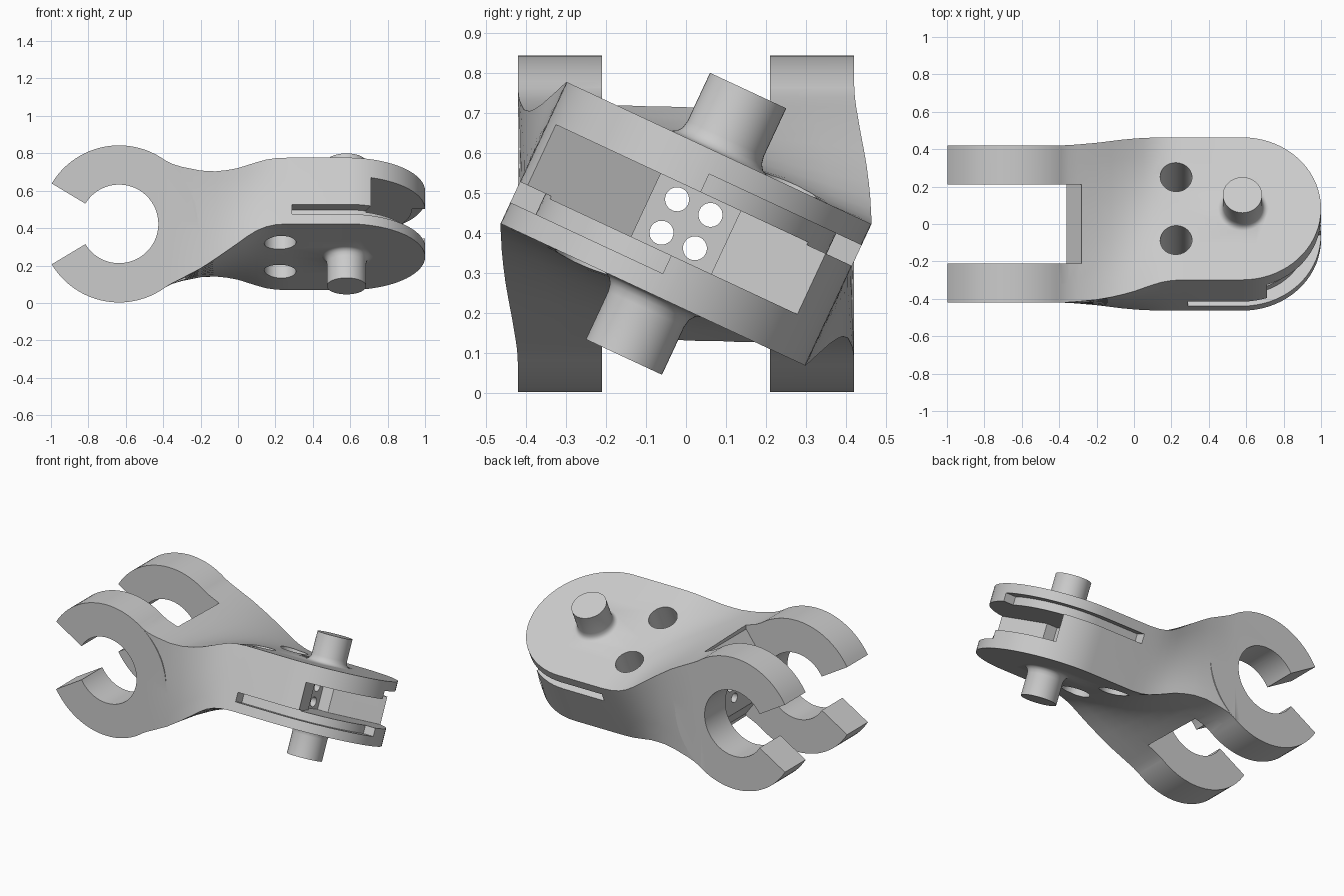
import bpy, bmesh, math
from mathutils import Matrix

cube = bpy.data.objects.get("Cube")
if cube:
    bpy.data.objects.remove(cube)

MID = 0.4225                  # height of the long axis
TILT = math.radians(-25)      # roll of the head about the long axis
R, HALF = 0.42, 0.195         # head radius and half thickness
PIN_X, RING_X = 0.58, -0.636
BASE = Matrix.Translation((0, 0, MID))
HEAD = BASE @ Matrix.Rotation(TILT, 4, 'X')
SIDE = BASE @ Matrix.Rotation(math.radians(90), 4, 'X')
ALONG = BASE @ Matrix.Rotation(TILT, 4, 'X') @ Matrix.Rotation(math.radians(90), 4, 'Y')


def finish(name, bm, matrix):
    bmesh.ops.recalc_face_normals(bm, faces=bm.faces[:])
    bm.transform(matrix)
    mesh = bpy.data.meshes.new(name)
    bm.to_mesh(mesh)
    bm.free()
    ob = bpy.data.objects.new(name, mesh)
    bpy.context.collection.objects.link(ob)
    return ob


def skin(name, rings, matrix):
    """Closed solid through a series of point loops."""
    bm = bmesh.new()
    loops = [[bm.verts.new(p) for p in ring] for ring in rings]
    for a, b in zip(loops, loops[1:]):
        for i in range(len(a)):
            j = (i + 1) % len(a)
            bm.faces.new((a[i], a[j], b[j], b[i]))
    bm.faces.new(loops[0])
    bm.faces.new(loops[-1])
    return finish(name, bm, matrix)


def prism(name, pts, z0, z1, matrix):
    return skin(name, [[(x, y, z) for x, y in pts] for z in (z0, z1)], matrix)


def arc(cx, cy, r, a0, a1, n):
    angles = [math.radians(a0 + (a1 - a0) * i / n) for i in range(n + 1)]
    return [(cx + r * math.cos(a), cy + r * math.sin(a)) for a in angles]


def disc(cx, cy, r, n=40):
    return arc(cx, cy, r, 0, 360, n)[:-1]


def section(x, w, h, turn, n=8):
    """Subdivided rectangle across the long axis, rolled by turn degrees."""
    corners = [(-w, -h), (w, -h), (w, h), (-w, h)]
    c, s = math.cos(math.radians(turn)), math.sin(math.radians(turn))
    ring = []
    for k in range(4):
        (ay, az), (by, bz) = corners[k], corners[(k + 1) % 4]
        for i in range(n):
            y, z = ay + (by - ay) * i / n, az + (bz - az) * i / n
            ring.append((x, y * c + z * s, z * c - y * s))
    return ring


# Twisting neck that runs into the rounded head
neck = [(-0.4, 0.345, 0), (-0.35, 0.318, 0.3), (-0.3, 0.298, 1), (-0.2, 0.262, 3.2),
        (-0.12, 0.235, 6.5), (-0.06, 0.219, 9.8), (0, 0.206, 13.5), (0.05, 0.199, 17.2),
        (0.1, 0.195, 20.5), (0.15, HALF, 23), (0.2, HALF, 24.4), (0.27, HALF, 25)]
rings = [section(x, R, h, turn) for x, h, turn in neck]
for deg in list(range(0, 90, 5)) + [87, 89.5]:
    a = math.radians(deg)
    rings.append(section(PIN_X + R * math.sin(a), R * math.cos(a), HALF, 25))
body = skin("clevis_body", rings, BASE)

# Open gripping rings
added = []
c_shape = arc(RING_X, 0, R, -149, 149, 72) + arc(RING_X, 0, R / 2, 149, -149, 72)
for side, y in (("left", -0.42), ("right", 0.21)):
    added.append(prism(side + "_ring", c_shape, y, y + 0.21, SIDE))

# Hinge pin with flared roots
profile = [(0.105, 0.367), (0.105, 0.235), (0.109, 0.215), (0.118, 0.202), (0.135, 0.193)]
profile += [(r, -z) for r, z in reversed(profile)]
added.append(skin("hinge_pin", [[(x, y, z) for x, y in disc(PIN_X, 0, r, 48)]
                                for r, z in profile], HEAD))

# Space between the rings, with a bevelled floor
gap = [(-1.2, 0.6), (-0.28, 0.6), (-0.28, 0.27), (-0.36, 0.16)]
gap += [(x, -z) for x, z in reversed(gap)]
cutters = [prism("ring_gap", gap, -0.21, 0.21, SIDE)]

# Flaring slot in the nose, with a square pocket behind it
slot = [(0.52, -0.11), (0.594, -0.11), (0.71, -0.399), (0.76, -0.6), (1.2, -0.6),
        (1.2, 0.6), (1.04, 0.6), (0.815, 0.347), (0.594, 0.11), (0.52, 0.11)]
cutters.append(prism("nose_slot", slot, -0.087, 0.087, HEAD))

# Thin grooves round the rim, one on each side, half a turn apart
for s in (1, -1):
    groove = [(0.29, -0.6 * s), (0.29, -0.35 * s)]
    groove += [(x, y * s) for x, y in arc(PIN_X, 0, 0.35, -90, 0, 24)]
    groove += [(1.2, 0), (1.2, -0.6 * s)]
    z0, z1 = sorted((-0.137 * s, -0.08 * s))
    cutters.append(prism("rim_groove", groove, z0, z1, HEAD))

# Round holes through the head and four cable holes along its length
for s in (1, -1):
    cutters.append(prism("head_hole", disc(0.225, 0.185 * s, 0.085), -0.5, 0.5, HEAD))
    for t in (1, -1):
        cutters.append(prism("cable_hole", disc(0.046 * s, 0.046 * t, 0.03, 24),
                             -0.7, 0.7, ALONG))

bpy.context.view_layer.objects.active = body
for operation, parts in (('UNION', added), ('DIFFERENCE', cutters)):
    for part in parts:
        mod = body.modifiers.new(part.name, 'BOOLEAN')
        mod.operation, mod.object, mod.solver = operation, part, 'EXACT'
        bpy.ops.object.modifier_apply(modifier=mod.name)
for part in added + cutters:
    bpy.data.objects.remove(part)

# Plain grey finish
grey = bpy.data.materials.new("plain_grey")
grey.use_nodes = True
colour = (0.6, 0.6, 0.6, 1)
grey.diffuse_color = colour
grey.node_tree.nodes["Principled BSDF"].inputs["Base Color"].default_value = colour
body.data.materials.clear()
body.data.materials.append(grey)

bpy.ops.object.select_all(action='DESELECT')
body.select_set(True)
bpy.ops.object.shade_smooth_by_angle(angle=math.radians(28))
